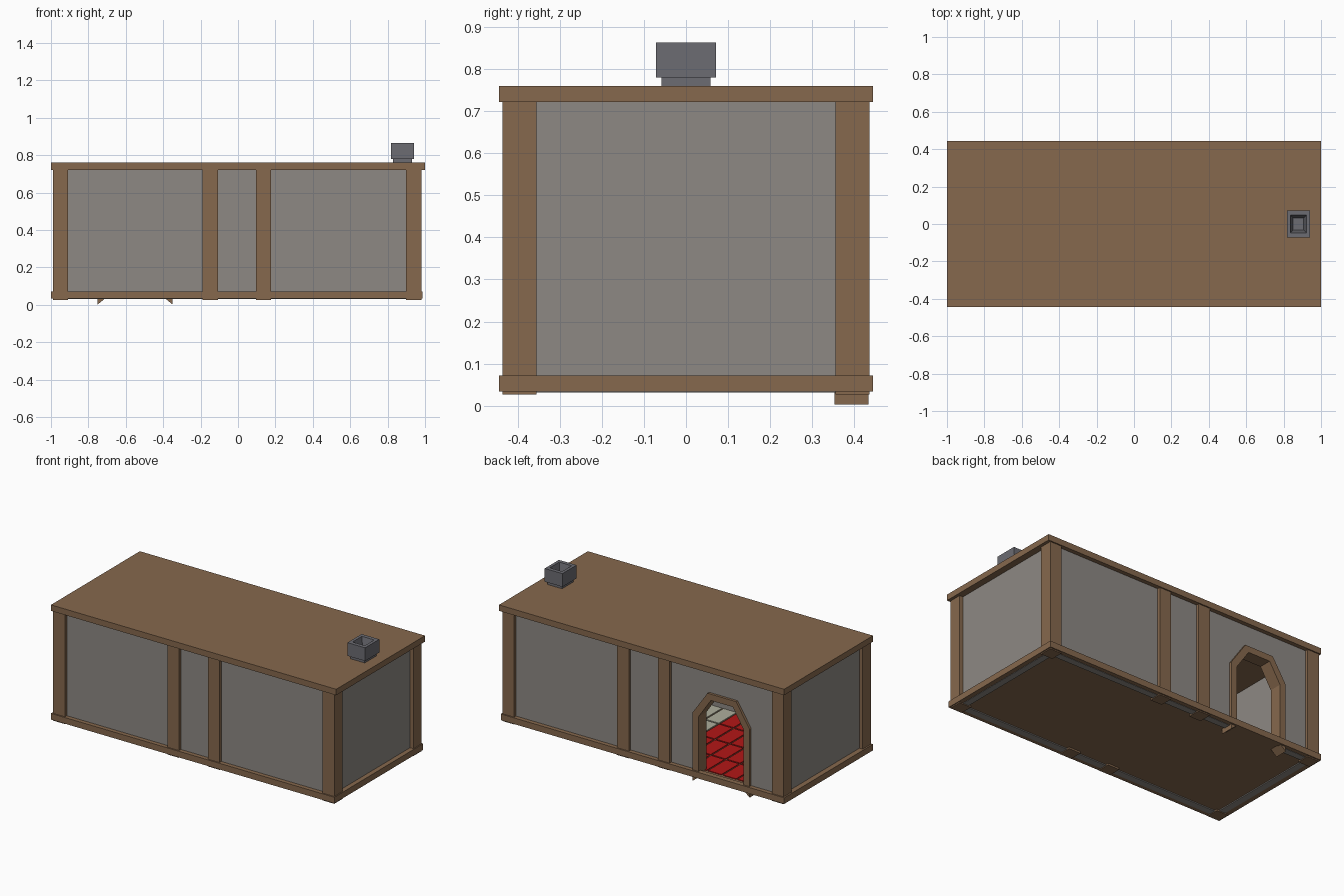
import bpy, bmesh
from mathutils import Matrix

if "Cube" in bpy.data.objects:
    bpy.data.objects.remove(bpy.data.objects["Cube"])


def material(name, rgb):
    m = bpy.data.materials.new(name)
    m.diffuse_color = (*rgb, 1)
    m.use_nodes = True
    m.node_tree.nodes["Principled BSDF"].inputs["Base Color"].default_value = m.diffuse_color
    return m


WOOD = material("wood", (0.24, 0.14, 0.075))
PLASTER = material("plaster", (0.27, 0.25, 0.23))
STONE = material("stone", (0.15, 0.15, 0.17))
RED = material("red_tile", (0.45, 0.008, 0.008))
PALE = material("pale_tile", (0.42, 0.42, 0.33))


def finish(bm, name, mat):
    bmesh.ops.recalc_face_normals(bm, faces=bm.faces)
    me = bpy.data.meshes.new(name)
    bm.to_mesh(me)
    bm.free()
    ob = bpy.data.objects.new(name, me)
    me.materials.append(mat)
    bpy.context.collection.objects.link(ob)
    return ob


def add_box(bm, x0, x1, y0, y1, z0, z1):
    size = Matrix.Diagonal((x1 - x0, y1 - y0, z1 - z0, 1))
    mid = Matrix.Translation(((x0 + x1) / 2, (y0 + y1) / 2, (z0 + z1) / 2))
    bmesh.ops.create_cube(bm, size=1, matrix=mid @ size)


def boxes(name, mat, *dims):
    bm = bmesh.new()
    for d in dims:
        add_box(bm, *d)
    return finish(bm, name, mat)


def prism(name, mat, profile, y0, y1):
    """Extrude a closed xz profile along y."""
    bm = bmesh.new()
    face = bm.faces.new([bm.verts.new((x, y0, z)) for x, z in profile])
    ext = bmesh.ops.extrude_face_region(bm, geom=[face])["geom"]
    moved = [v for v in ext if isinstance(v, bmesh.types.BMVert)]
    bmesh.ops.translate(bm, verts=moved, vec=(0, y1 - y0, 0))
    return finish(bm, name, mat)


# Roof slab and base trim ring
boxes("roof", WOOD, (-1, 1, -0.445, 0.445, 0.722, 0.76))
B0, B1 = 0.033, 0.072
boxes("base_trim", WOOD,
      (-1, 0.987, -0.445, -0.412, B0, B1), (-1, 0.987, 0.412, 0.445, B0, B1),
      (-1, -0.96, -0.412, 0.412, B0, B1), (0.947, 0.987, -0.412, 0.412, B0, B1))

# Posts, the same row on the front and back
for side, (y0, y1) in (("front", (-0.437, -0.356)), ("back", (0.356, 0.437))):
    for i, x in enumerate((-0.99, -0.19, 0.095, 0.899)):
        boxes(f"{side}_post_{i + 1}", WOOD, (x, x + 0.082, y0, y1, 0.026, 0.722))

# Plain walls
boxes("front_wall", PLASTER, (-0.967, 0.957, -0.418, -0.375, 0.031, 0.722))
boxes("left_wall", PLASTER, (-0.967, -0.925, -0.375, 0.375, 0.031, 0.722))
boxes("right_wall", PLASTER, (0.915, 0.957, -0.375, 0.375, 0.031, 0.722))

# Door arch outlines, left foot to right foot
outer = [(-0.75, 0.002), (-0.75, 0.435), (-0.655, 0.585),
         (-0.455, 0.585), (-0.35, 0.435), (-0.35, 0.002)]
inner = [(-0.708, 0.036), (-0.708, 0.42), (-0.632, 0.545),
         (-0.478, 0.545), (-0.392, 0.42), (-0.392, 0.036)]
prism("door_frame", WOOD, outer + inner[::-1], 0.353, 0.434)

# Back wall with the door opening
hole = [(-0.73, 0.031), (-0.73, 0.428), (-0.643, 0.565),
        (-0.467, 0.565), (-0.371, 0.428), (-0.371, 0.031)]
prism("back_wall", PLASTER,
      [(-0.967, 0.722), (-0.967, 0.031)] + hole + [(0.957, 0.031), (0.957, 0.722)],
      0.375, 0.418)

# Floor slab
boxes("floor", WOOD, (-0.925, 0.915, -0.375, 0.375, 0.037, 0.055),
      (-0.73, -0.371, 0.375, 0.412, 0.037, 0.055))


def tiles(name, mat, x0, x1, nx, ny):
    sx, sy, g = (x1 - x0) / nx, 0.75 / ny, 0.005
    bm = bmesh.new()
    for i in range(nx):
        for j in range(ny):
            x, y = x0 + i * sx, -0.375 + j * sy
            add_box(bm, x + g, x + sx - g, y + g, y + sy - g, 0.05, 0.06)
    finish(bm, name, mat)


# Floor tiles of the two rooms
tiles("red_floor_tiles", RED, -0.925, -0.1, 8, 4)
tiles("pale_floor_tiles", PALE, -0.1, 0.915, 10, 4)

# Chimney: stacked square rings swept from base to sunken flue
bm = bmesh.new()
rings = [(0.05, 0.058, 0.755), (0.05, 0.058, 0.78), (0.062, 0.071, 0.78),
         (0.062, 0.071, 0.864), (0.043, 0.047, 0.864), (0.028, 0.032, 0.80)]
loops = [[bm.verts.new((0.879 + sx * a, sy * b, z))
          for sx, sy in ((-1, -1), (1, -1), (1, 1), (-1, 1))] for a, b, z in rings]
for lo, hi in zip(loops, loops[1:]):
    for k in range(4):
        n = (k + 1) % 4
        bm.faces.new((lo[k], lo[n], hi[n], hi[k]))
bm.faces.new(loops[0])
bm.faces.new(loops[-1])
finish(bm, "chimney", STONE)
